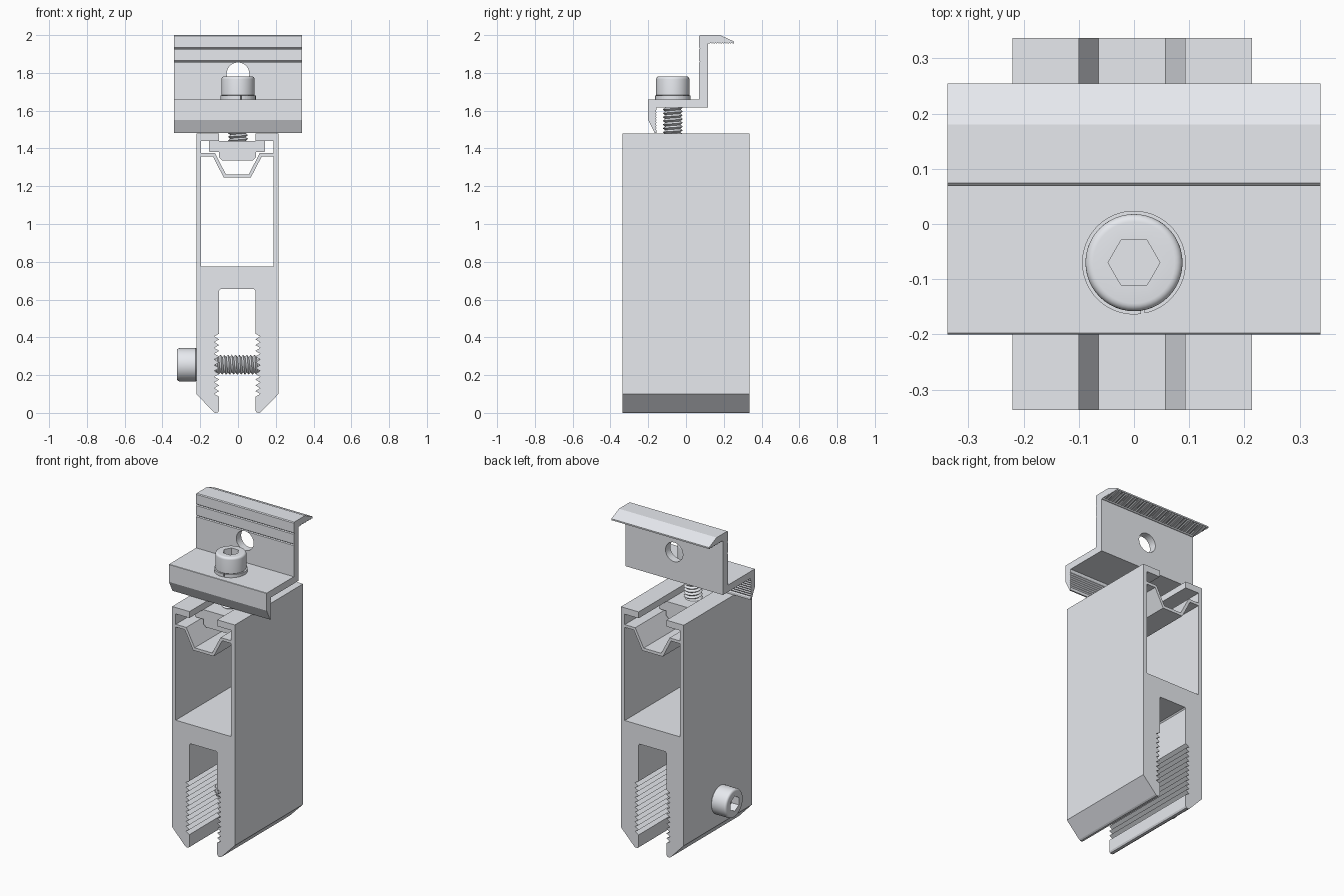
import bpy, bmesh, math
from mathutils import Matrix, Vector

if "Cube" in bpy.data.objects:
    bpy.data.objects.remove(bpy.data.objects["Cube"])

# Profile-plane orientations: extrude along y, x or z
ALONG_Y = Matrix(((1, 0, 0, 0), (0, 0, -1, 0), (0, 1, 0, 0), (0, 0, 0, 1)))
ALONG_X = Matrix(((0, 0, 1, 0), (1, 0, 0, 0), (0, 1, 0, 0), (0, 0, 0, 1)))
ALONG_Z = Matrix.Identity(4)

# Pale bluish aluminium
metal = bpy.data.materials.new("aluminium")
metal.diffuse_color = (0.80, 0.82, 0.86, 1)
metal.use_nodes = True
metal.node_tree.nodes["Principled BSDF"].inputs["Base Color"].default_value = metal.diffuse_color


def add_object(name, bm, smooth=False):
    mesh = bpy.data.meshes.new(name)
    bmesh.ops.recalc_face_normals(bm, faces=bm.faces[:])
    for f in bm.faces:
        f.smooth = False
        f.material_index = 0
    bm.to_mesh(mesh)
    bm.free()
    mesh.materials.append(metal)
    obj = bpy.data.objects.new(name, mesh)
    bpy.context.collection.objects.link(obj)
    if smooth:
        bpy.ops.object.select_all(action='DESELECT')
        obj.select_set(True)
        bpy.context.view_layer.objects.active = obj
        bpy.ops.object.shade_smooth_by_angle(angle=math.radians(32))
    return obj


def prism(name, loops, orient, half, offset=(0, 0, 0)):
    """Extrude a filled 2D outline (extra loops become holes)."""
    curve = bpy.data.curves.new(name + "_outline", 'CURVE')
    curve.dimensions, curve.fill_mode, curve.extrude = '2D', 'BOTH', half
    for loop in loops:
        spline = curve.splines.new('POLY')
        spline.points.add(len(loop) - 1)
        for p, (u, v) in zip(spline.points, loop):
            p.co = (u, v, 0, 1)
        spline.use_cyclic_u = True
    tmp = bpy.data.objects.new(name + "_outline", curve)
    bpy.context.collection.objects.link(tmp)
    dg = bpy.context.evaluated_depsgraph_get()
    mesh = bpy.data.meshes.new_from_object(tmp.evaluated_get(dg))
    bm = bmesh.new()
    bm.from_mesh(mesh)
    bpy.data.objects.remove(tmp)
    bpy.data.meshes.remove(mesh)
    bmesh.ops.remove_doubles(bm, verts=bm.verts[:], dist=1e-5)
    bm.transform(Matrix.Translation(offset) @ orient)
    return add_object(name, bm)


def teeth(a, b, n, depth):
    """Zigzag from a to b, with n notches offset by depth."""
    a, b, d = Vector(a), Vector(b), Vector(depth)
    pts = []
    for i in range(n):
        pts += [a.lerp(b, i / n), a.lerp(b, (i + 0.5) / n) + d]
    return [tuple(p) for p in pts + [b]]


def loft(name, rings, matrix):
    """Skin a stack of closed rings and cap both ends."""
    bm = bmesh.new()
    rows = [[bm.verts.new(p) for p in rg] for rg in rings]
    n = len(rows[0])
    for lo, hi in zip(rows, rows[1:]):
        for i in range(n):
            j = (i + 1) % n
            bm.faces.new((lo[i], lo[j], hi[j], hi[i]))
    bm.faces.new(rows[0])
    bm.faces.new(rows[-1])
    bm.transform(matrix)
    return add_object(name, bm, True)


def ring(r, z, n=48, hexagon=False):
    pts = []
    for i in range(n):
        a = 2 * math.pi * i / n
        q = r
        if hexagon:
            q = r * math.cos(math.pi / 6) / math.cos(a % (math.pi / 3) - math.pi / 6)
        pts.append((q * math.cos(a), q * math.sin(a), z))
    return pts


def bolt(name, matrix, length):
    # Socket head with rounded rim and hexagonal recess
    h, r, f = 0.103, 0.088, 0.014
    rings = [ring(r - 0.004, 0), ring(r, 0.004)]
    for k in range(6):
        a = math.pi / 2 * k / 5
        rings.append(ring(r - f + f * math.cos(a), h - f + f * math.sin(a)))
    rings += [ring(0.047, h, hexagon=True), ring(0.047, h - 0.05, hexagon=True)]
    loft(name + "_head", rings, matrix)
    # Helical thread: each row climbs one pitch per turn
    pitch, n = 0.02, 24
    bm = bmesh.new()
    tip = [bm.verts.new(p) for p in ring(0.042, -length, n)]
    rows = []
    for j in range(2 * int(length / pitch) - 1):
        z0 = -length + 0.003 + j * pitch / 2
        rows.append([bm.verts.new((x, y, z + pitch * i / n)) for i, (x, y, z)
                     in enumerate(ring(0.053 if j % 2 else 0.041, z0, n))])
    for j in range(len(rows) - 1):
        for i in range(n - 1):
            bm.faces.new((rows[j][i], rows[j][i + 1], rows[j + 1][i + 1], rows[j + 1][i]))
        if j + 3 < len(rows):
            bm.faces.new((rows[j][n - 1], rows[j + 2][0], rows[j + 3][0], rows[j + 1][n - 1]))
    for i in range(n - 1):
        bm.faces.new((tip[i], tip[i + 1], rows[0][i + 1], rows[0][i]))
    bm.faces.new(tip)
    bm.transform(matrix)
    add_object(name + "_thread", bm, True)


# Extruded body: toothed fork below, hollow chamber, nut channel on top
outline = [(-0.22, 0.10), (-0.22, 1.48), (-0.10, 1.48), (-0.10, 1.44), (-0.195, 1.44),
           (-0.195, 1.375), (-0.122, 1.375), (-0.064, 1.263), (0.057, 1.263),
           (0.115, 1.375), (0.188, 1.375), (0.188, 1.44), (0.092, 1.44), (0.092, 1.48),
           (0.214, 1.48), (0.214, 0.10), (0.123, 0.006), (0.113, 0), (0.098, 0.002),
           (0.092, 0.012)]
outline += teeth((0.092, 0.085), (0.092, 0.42), 11, (0.025, 0))
outline += [(0.092, 0.648), (0.085, 0.655), (-0.093, 0.655), (-0.10, 0.648)]
outline += teeth((-0.10, 0.42), (-0.10, 0.085), 11, (-0.025, 0))
outline += [(-0.10, 0.012), (-0.106, 0.002), (-0.121, 0), (-0.131, 0.006)]
chamber = [(-0.195, 0.775), (-0.195, 1.358), (-0.133, 1.358), (-0.075, 1.245),
           (0.067, 1.245), (0.126, 1.358), (0.188, 1.358), (0.188, 0.775)]
prism("rail_body", [outline, chamber], ALONG_Y, 0.337)

# Sliding T nut in the channel
nut = [(-0.153, 1.44), (0.143, 1.44), (0.143, 1.385), (0.138, 1.38), (0.095, 1.38),
       (0.095, 1.352), (0.078, 1.335), (-0.083, 1.335), (-0.10, 1.352), (-0.10, 1.38),
       (-0.148, 1.38), (-0.153, 1.385)]
prism("slide_nut", [nut], ALONG_Y, 0.13, (0, -0.07, 0))

# Z-shaped clamp with fine gripping teeth under both lips
clamp_pts = [(0.069, 1.995), (0.074, 2.0), (0.18, 2.0), (0.255, 1.966), (0.255, 1.957)]
clamp_pts += teeth((0.248, 1.955), (0.125, 1.955), 10, (0, 0.004))
clamp_pts += [(0.117, 1.955), (0.117, 1.617), (-0.156, 1.617)]
clamp_pts += teeth((-0.156, 1.605), (-0.156, 1.495), 8, (-0.004, 0))
clamp_pts += [(-0.156, 1.481), (-0.165, 1.481), (-0.2, 1.55), (-0.2, 1.658),
              (-0.198, 1.66), (0.069, 1.66)]
for z in (1.86, 1.93):
    clamp_pts += [(0.069, z - 0.005), (0.074, z), (0.069, z + 0.005)]
clamp = prism("clamp_plate", [clamp_pts], ALONG_X, 0.338)

# Round hole through the upright of the clamp
hole = [(0.06 * math.cos(math.tau * i / 40), 1.795 + 0.06 * math.sin(math.tau * i / 40))
        for i in range(40)]
cutter = prism("hole_cutter", [hole], ALONG_Y, 0.06, (0, 0.092, 0))
cutter.hide_render = True
mod = clamp.modifiers.new("hole", 'BOOLEAN')
mod.operation, mod.solver, mod.object = 'DIFFERENCE', 'EXACT', cutter
bpy.context.view_layer.objects.active = clamp
bpy.ops.object.modifier_apply(modifier=mod.name)
bpy.data.objects.remove(cutter)

# Split spring washer
arc = [math.radians(-78 + 356 * i / 60) for i in range(61)]
washer = [(0.094 * math.cos(a), 0.094 * math.sin(a)) for a in arc]
washer += [(0.056 * math.cos(a), 0.056 * math.sin(a)) for a in reversed(arc)]
prism("spring_washer", [washer], ALONG_Z, 0.0095, (0, -0.07, 1.6695))

# Clamp bolt (vertical) and side bolt (through the fork)
bolt("clamp_bolt", Matrix.Translation((0, -0.07, 1.678)), 0.34)
bolt("side_bolt", Matrix.Translation((-0.22, -0.02, 0.255))
     @ Matrix.Rotation(-math.pi / 2, 4, 'Y'), 0.38)
